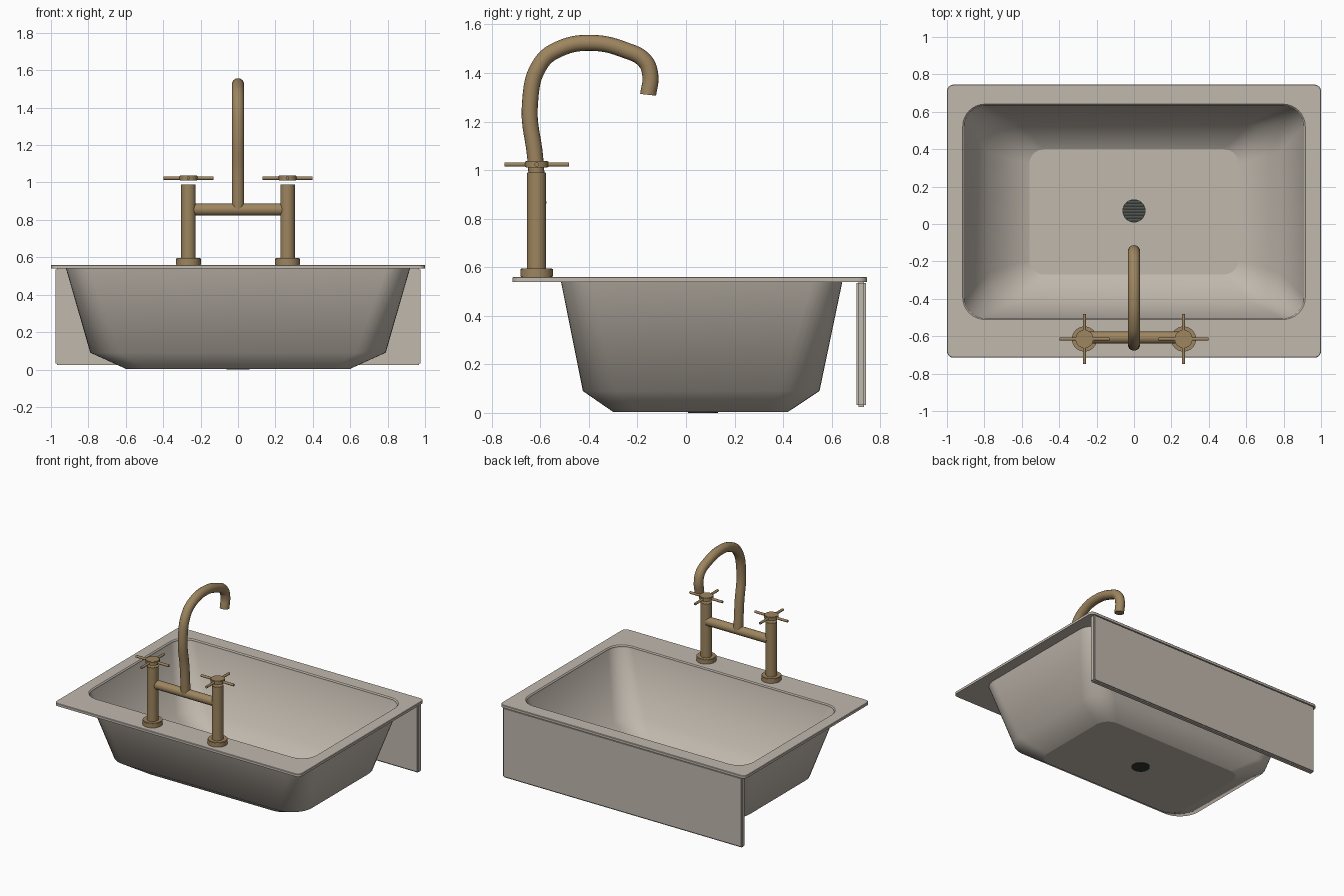
import bpy, bmesh, math
from mathutils import Vector

cube = bpy.data.objects.get("Cube")
if cube:
    bpy.data.objects.remove(cube, do_unlink=True)


def material(name, rgb, rough=0.5):
    m = bpy.data.materials.new(name)
    m.use_nodes = True
    m.diffuse_color = (*rgb, 1)
    bsdf = m.node_tree.nodes["Principled BSDF"]
    bsdf.inputs["Base Color"].default_value = (*rgb, 1)
    bsdf.inputs["Roughness"].default_value = rough
    return m


stone = material("warm_grey_ceramic", (0.53, 0.48, 0.42))
brass = material("aged_brass", (0.34, 0.235, 0.115))
dark = material("drain_black", (0.03, 0.035, 0.03))
steel = material("pale_steel", (0.55, 0.57, 0.54))


def finish(name, bm, mat, smooth_angle=None):
    bmesh.ops.recalc_face_normals(bm, faces=bm.faces)
    mesh = bpy.data.meshes.new(name)
    bm.to_mesh(mesh)
    bm.free()
    mesh.materials.append(mat)
    ob = bpy.data.objects.new(name, mesh)
    bpy.context.collection.objects.link(ob)
    if smooth_angle:
        bpy.ops.object.select_all(action='DESELECT')
        ob.select_set(True)
        bpy.context.view_layer.objects.active = ob
        bpy.ops.object.shade_smooth_by_angle(angle=math.radians(smooth_angle))
    return ob


def rounded_ring(bm, half_x, y0, y1, radius, z, steps=8):
    """Closed ring of vertices shaped as a rounded rectangle."""
    ring = []
    corners = [(1, y1, 1), (-1, y1, 1), (-1, y0, -1), (1, y0, -1)]
    for i, (sx, y, sy) in enumerate(corners):
        cx, cy = sx * (half_x - radius), y - sy * radius
        for k in range(steps + 1):
            a = math.pi / 2 * (i + k / steps)
            ring.append(bm.verts.new((cx + radius * math.cos(a), cy + radius * math.sin(a), z)))
    return ring


def bridge(bm, a, b, smooth=False):
    n = len(a)
    for i in range(n):
        j = (i + 1) % n
        bm.faces.new((a[i], a[j], b[j], b[i])).smooth = smooth


def cylinder(name, start, end, radius, mat, sides=32, bevel=0.0):
    start, end = Vector(start), Vector(end)
    axis = end - start
    bm = bmesh.new()
    bmesh.ops.create_cone(bm, cap_ends=True, segments=sides, radius1=radius,
                          radius2=radius, depth=axis.length)
    if bevel:
        rims = [e for e in bm.edges if any(len(f.verts) > 4 for f in e.link_faces)]
        bmesh.ops.bevel(bm, geom=rims, offset=bevel, segments=2, affect='EDGES')
    bmesh.ops.rotate(bm, verts=bm.verts, matrix=axis.to_track_quat('Z', 'Y').to_matrix())
    bmesh.ops.translate(bm, verts=bm.verts, vec=(start + end) / 2)
    return finish(name, bm, mat, 35)


# Basin: outer shell up, inner shell down, flat floors
bm = bmesh.new()
profile = [
    (0.60, -0.30, 0.42, 0.10, 0.004),
    (0.79, -0.425, 0.55, 0.16, 0.09),
    (0.921, -0.516, 0.645, 0.125, 0.545),
    (0.908, -0.505, 0.634, 0.115, 0.545),
    (0.775, -0.412, 0.538, 0.155, 0.10),
    (0.56, -0.27, 0.40, 0.08, 0.018),
]
rings = [rounded_ring(bm, *p) for p in profile]
for i in range(len(rings) - 1):
    bridge(bm, rings[i], rings[i + 1], smooth=(i != 2))
bm.faces.new(rings[0])
bm.faces.new(rings[-1])
finish("basin", bm, stone)

# Rim: thin plate around the basin opening
bm = bmesh.new()
sections = [
    (1.0, -0.715, 0.745, 0.035, 0.54),
    (1.0, -0.715, 0.745, 0.035, 0.557),
    (0.997, -0.712, 0.742, 0.032, 0.56),
    (0.916, -0.511, 0.641, 0.12, 0.56),
    (0.908, -0.505, 0.634, 0.115, 0.552),
    (0.908, -0.505, 0.634, 0.115, 0.54),
]
rings = [rounded_ring(bm, *s) for s in sections]
for i, ring in enumerate(rings):
    bridge(bm, ring, rings[(i + 1) % len(rings)])
finish("rim", bm, stone, 30)

# Apron panel hanging below the rim
bm = bmesh.new()
bmesh.ops.create_cube(bm, size=1)
bmesh.ops.scale(bm, verts=bm.verts, vec=(1.95, 0.04, 0.517))
bmesh.ops.translate(bm, verts=bm.verts, vec=(0, 0.722, 0.2835))
bmesh.ops.bevel(bm, geom=bm.edges[:], offset=0.008, segments=2, affect='EDGES')
finish("apron_panel", bm, stone, 35)

# Drain: collar, dark well and slotted grate
DY = 0.07
cylinder("drain_collar", (0, DY, 0.01), (0, DY, 0.022), 0.074, stone, bevel=0.003)
cylinder("drain_well", (0, DY, 0.0), (0, DY, 0.024), 0.062, dark)
for i in range(-3, 4):
    y = i * 0.016
    half = math.sqrt(0.058 ** 2 - y ** 2)
    cylinder("drain_bar", (-half, DY + y, 0.024), (half, DY + y, 0.024), 0.003, steel, 8)

# Faucet pillars with cross handles
FY = -0.615
for side, sx in (("left", 1), ("right", -1)):
    x = sx * 0.265
    cylinder(side + "_pillar_base", (x, FY, 0.558), (x, FY, 0.595), 0.067, brass, bevel=0.003)
    cylinder(side + "_pillar", (x, FY, 0.59), (x, FY, 0.99), 0.039, brass, bevel=0.002)
    cylinder(side + "_handle_hub", (x, FY, 1.01), (x, FY, 1.038), 0.048, brass, bevel=0.003)
    for dx, dy in ((0.133, 0), (0, 0.133)):
        cylinder(side + "_handle_rod", (x - dx, FY - dy, 1.023), (x + dx, FY + dy, 1.023),
                 0.009, brass, 16)

# Bridge bar joining the pillars
cylinder("bridge_bar", (-0.25, FY + 0.007, 0.855), (0.25, FY + 0.007, 0.855), 0.032, brass)

# Gooseneck spout swept along a curve
path = [(-0.608, 0.86), (-0.621, 1.05), (-0.643, 1.27), (-0.598, 1.44), (-0.52, 1.5),
        (-0.39, 1.524), (-0.25, 1.494), (-0.17, 1.45), (-0.147, 1.39), (-0.156, 1.31)]
curve = bpy.data.curves.new("spout", 'CURVE')
curve.dimensions = '3D'
curve.bevel_depth = 0.033
curve.bevel_resolution = 6
curve.resolution_u = 8
curve.use_fill_caps = True
spline = curve.splines.new('BEZIER')
spline.bezier_points.add(len(path) - 1)
for point, (y, z) in zip(spline.bezier_points, path):
    point.co = (0, y, z)
    point.handle_left_type = point.handle_right_type = 'AUTO'
curve.materials.append(brass)
spout = bpy.data.objects.new("spout", curve)
bpy.context.collection.objects.link(spout)
bpy.ops.object.select_all(action='DESELECT')
spout.select_set(True)
bpy.context.view_layer.objects.active = spout
bpy.ops.object.convert(target='MESH')
bpy.ops.object.shade_smooth_by_angle(angle=math.radians(40))
